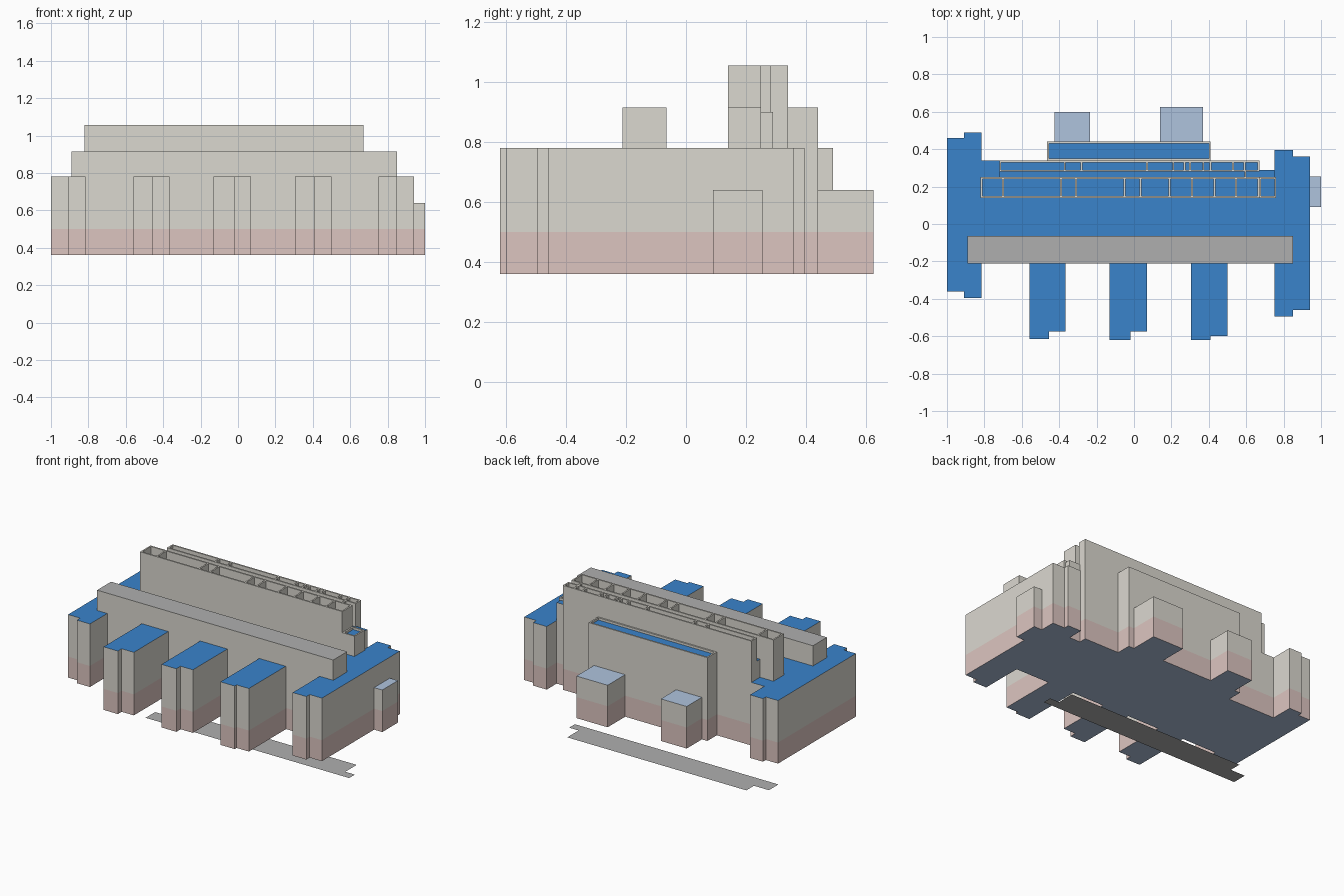
import bpy, bmesh

if "Cube" in bpy.data.objects:
    bpy.data.objects.remove(bpy.data.objects["Cube"])


def material(name, rgb):
    m = bpy.data.materials.new(name)
    m.diffuse_color = (*rgb, 1)
    m.use_nodes = True
    m.node_tree.nodes["Principled BSDF"].inputs["Base Color"].default_value = m.diffuse_color
    return m


STONE = material("stone", (0.71, 0.69, 0.63))
PINK = material("pink_base", (0.72, 0.56, 0.53))
BLUE = material("blue_roof", (0.042, 0.23, 0.60))
PALE = material("pale_roof", (0.43, 0.55, 0.73))
GREY = material("grey_slab", (0.43, 0.43, 0.43))


def finish(name, bm, mats):
    me = bpy.data.meshes.new(name)
    bm.to_mesh(me)
    bm.free()
    for m in mats:
        me.materials.append(m)
    ob = bpy.data.objects.new(name, me)
    bpy.context.collection.objects.link(ob)
    return ob


def add_prism(bm, pts, z0, z1):
    """Counterclockwise outline extruded upward: slots are side, top, bottom."""
    lo = [bm.verts.new((x, y, z0)) for x, y in pts]
    hi = [bm.verts.new((x, y, z1)) for x, y in pts]
    n = len(pts)
    for i in range(n):
        j = (i + 1) % n
        bm.faces.new((lo[i], lo[j], hi[j], hi[i])).material_index = 0
    bm.faces.new(hi).material_index = 1
    bm.faces.new(lo[::-1]).material_index = 2


def prism(name, pts, z0, z1, side=STONE, top=STONE, bottom=STONE):
    bm = bmesh.new()
    add_prism(bm, pts, z0, z1)
    return finish(name, bm, (side, top, bottom))


def rect(x0, x1, y0, y1):
    return [(x0, y0), (x1, y0), (x1, y1), (x0, y1)]


def walls(name, rects, z0, z1):
    bm = bmesh.new()
    for r in rects:
        add_prism(bm, rect(*r), z0, z1)
    return finish(name, bm, (STONE, STONE, STONE))


def ring(x0, x1, y0, y1, t=0.01):
    return [(x0, x1, y0, y0 + t), (x0, x1, y1 - t, y1),
            (x0, x0 + t, y0 + t, y1 - t), (x1 - t, x1, y0 + t, y1 - t)]


# Main footprint: left wing, three stepped front bays, right wing, back
outline = [(-1, -0.36), (-0.91, -0.36), (-0.91, -0.395), (-0.815, -0.395), (-0.815, -0.208)]
for x0, xm, x1, y0, y1 in ((-0.56, -0.455, -0.365, -0.615, -0.575),
                           (-0.13, -0.02, 0.07, -0.62, -0.575),
                           (0.305, 0.41, 0.50, -0.62, -0.60)):
    outline += [(x0, -0.208), (x0, y0), (xm, y0), (xm, y1), (x1, y1), (x1, -0.208)]
outline += [(0.75, -0.208), (0.75, -0.495), (0.85, -0.495), (0.85, -0.46),
            (0.94, -0.46), (0.94, 0.36), (0.85, 0.36), (0.85, 0.395),
            (0.75, 0.395), (0.75, 0.29), (0.67, 0.29), (0.67, 0.34),
            (0.41, 0.34), (0.41, 0.44), (-0.465, 0.44), (-0.465, 0.34),
            (-0.815, 0.34), (-0.815, 0.49), (-0.91, 0.49), (-0.91, 0.46), (-1, 0.46)]
prism("ground_storey", outline, 0.36, 0.50, PINK, PINK, PALE)
prism("main_storeys", outline, 0.50, 0.78, STONE, BLUE, STONE)

# Low annexes
for name, r in (("back_left_annex", (-0.425, -0.235, 0.44, 0.60)),
                ("back_right_annex", (0.14, 0.37, 0.44, 0.625)),
                ("side_annex", (0.94, 1.0, 0.09, 0.255))):
    prism(name + "_base", rect(*r), 0.36, 0.50, PINK, PINK, PALE)
    prism(name, rect(*r), 0.50, 0.64, STONE, PALE, STONE)

# Long front bar on the roof
prism("roof_bar", rect(-0.89, 0.85, -0.212, -0.065), 0.78, 0.915, STONE, GREY, GREY)

# Back block with a thin parapet
prism("back_block", rect(-0.455, 0.40, 0.34, 0.43), 0.78, 0.90, STONE, BLUE)
walls("back_parapet", ring(-0.465, 0.41, 0.34, 0.44), 0.78, 0.915)

# Terrace under the tall walls
terrace = [(-0.82, 0.14), (0.76, 0.14), (0.76, 0.25), (0.75, 0.25), (0.75, 0.29),
           (0.67, 0.29), (0.67, 0.34), (-0.72, 0.34), (-0.72, 0.25), (-0.82, 0.25)]
prism("terrace", terrace, 0.78, 0.90, STONE, BLUE)
walls("terrace_end_parapet", ring(0.67, 0.76, 0.14, 0.25), 0.895, 0.915)

# Two open-topped rows of tall cells
front = ring(-0.82, 0.67, 0.14, 0.25)
for x in (-0.70, -0.39, -0.31, -0.05, 0.035, 0.19, 0.31, 0.43, 0.545):
    front.append((x - 0.005, x + 0.005, 0.15, 0.24))
walls("front_cell_row", front, 0.895, 1.055)

back = ring(-0.72, 0.67, 0.28, 0.34)
for x in (-0.37, -0.28, 0.07, 0.21, 0.27, 0.30, 0.37, 0.41, 0.53, 0.59):
    back.append((x - 0.005, x + 0.005, 0.29, 0.33))
back.append((0.59, 0.60, 0.25, 0.28))
walls("back_cell_row", back, 0.895, 1.055)

# Flat sheet on the ground
bm = bmesh.new()
bm.faces.new([bm.verts.new((x, y, 0)) for x, y in (
    (-0.73, 0.07), (0.77, 0.07), (0.77, 0.13), (0.70, 0.13),
    (0.70, 0.25), (-0.62, 0.25), (-0.62, 0.17), (-0.73, 0.17))])
finish("ground_sheet", bm, (GREY,))
